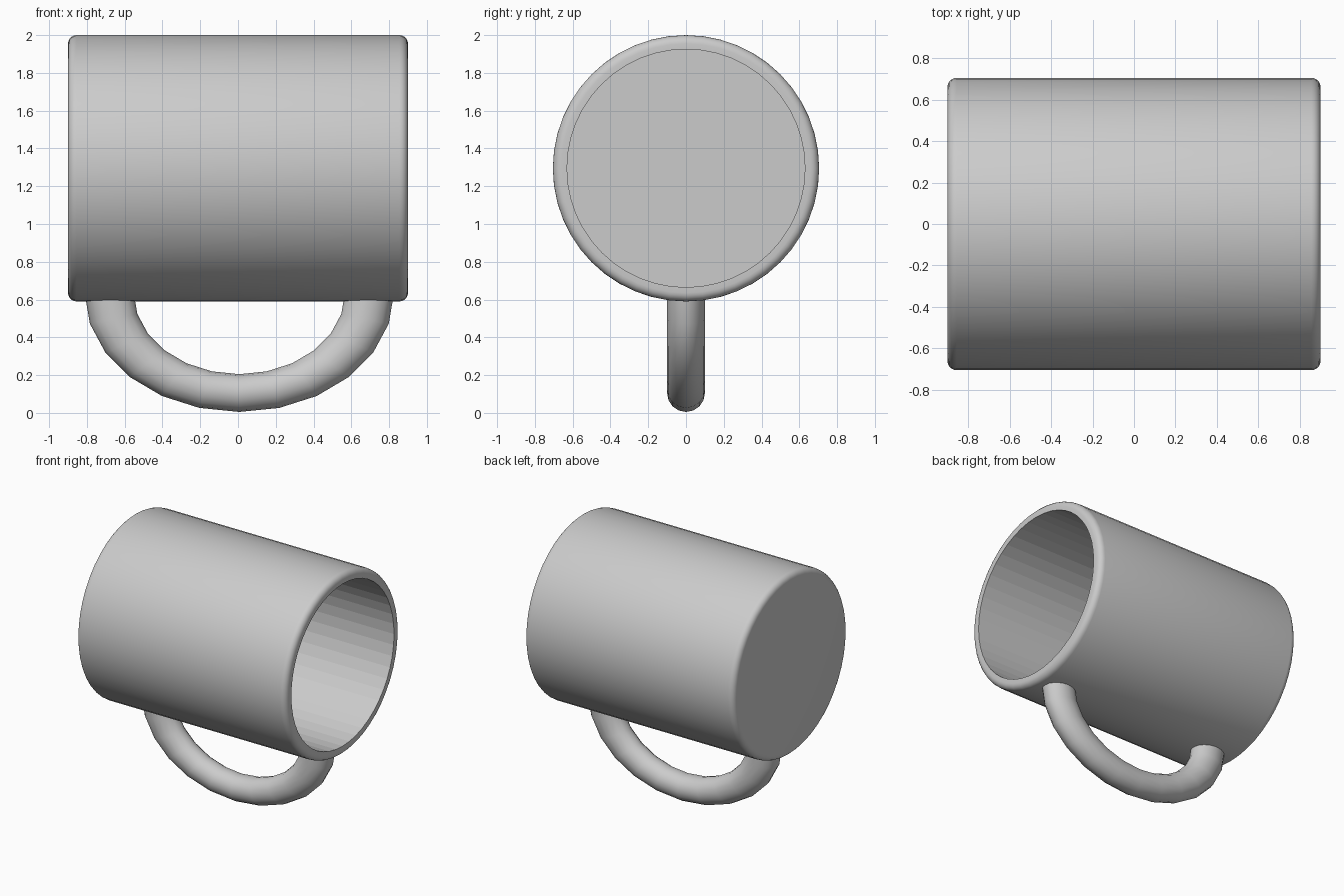
import bpy, bmesh
from math import sin, cos, pi, radians

if "Cube" in bpy.data.objects:
    bpy.data.objects.remove(bpy.data.objects["Cube"], do_unlink=True)

AXIS_Z = 1.295      # height of the cup's lying axis
OUTER, INNER = 0.705, 0.63
HALF, FILLET, FLOOR = 0.9, 0.045, -0.83

glaze = bpy.data.materials.new("grey_glaze")
glaze.use_nodes = True
colour = (0.6, 0.6, 0.6, 1)
glaze.diffuse_color = colour
glaze.node_tree.nodes["Principled BSDF"].inputs["Base Color"].default_value = colour


def finish(name, bm):
    bmesh.ops.recalc_face_normals(bm, faces=bm.faces[:])
    mesh = bpy.data.meshes.new(name)
    bm.to_mesh(mesh)
    bm.free()
    mesh.materials.append(glaze)
    obj = bpy.data.objects.new(name, mesh)
    bpy.context.collection.objects.link(obj)
    return obj


def loft(bm, rings, closed_caps=True):
    """Skin a list of vertex rings and cap both ends."""
    rows = [[bm.verts.new(p) for p in ring] for ring in rings]
    n = len(rows[0])
    for a, b in zip(rows, rows[1:]):
        for i in range(n):
            j = (i + 1) % n
            bm.faces.new((a[i], a[j], b[j], b[i]))
    bm.faces.new(rows[0])
    bm.faces.new(rows[-1])


def fillet(x_centre, start):
    """Quarter-round at the outer edge, as (x, radius) points."""
    steps = 5
    return [(x_centre + FILLET * cos(start - k / steps * pi / 2),
             OUTER - FILLET + FILLET * sin(start - k / steps * pi / 2))
            for k in range(steps + 1)]


# Cup: one lathed profile from the closed end, over the rim, to the inside floor
profile = fillet(-HALF + FILLET, pi) + fillet(HALF - FILLET, pi / 2)
profile += [(HALF, INNER), (FLOOR, INNER)]
SIDES = 48
bm = bmesh.new()
loft(bm, [[(x, r * sin(2 * pi * i / SIDES), AXIS_Z + r * cos(2 * pi * i / SIDES))
           for i in range(SIDES)] for x, r in profile])
cup = finish("cup_body", bm)

# Handle: half ring stretched along the cup, ends buried in the wall
MAJOR, MINOR, STRETCH, CENTRE_Z = 0.53, 0.1, 1.3, 0.635
rings = []
for k in range(13):
    a = radians(-90 + 15 * k)
    ring = []
    for i in range(16):
        t = 2 * pi * i / 16
        d = MAJOR + MINOR * cos(t)
        ring.append((0.007 + STRETCH * d * sin(a), MINOR * sin(t), CENTRE_Z - d * cos(a)))
    rings.append(ring)
bm = bmesh.new()
loft(bm, rings)
handle = finish("handle", bm)

# Smooth outside surfaces, keep the rim and floor edges crisp
for obj in (cup, handle):
    bpy.ops.object.select_all(action='DESELECT')
    obj.select_set(True)
    bpy.context.view_layer.objects.active = obj
    bpy.ops.object.shade_smooth_by_angle(angle=radians(35))

# Bore wall stays faceted
for face in cup.data.polygons:
    c = face.center
    if len(face.vertices) == 4 and (c.y ** 2 + (c.z - AXIS_Z) ** 2) ** 0.5 < INNER + 0.001:
        face.use_smooth = False
